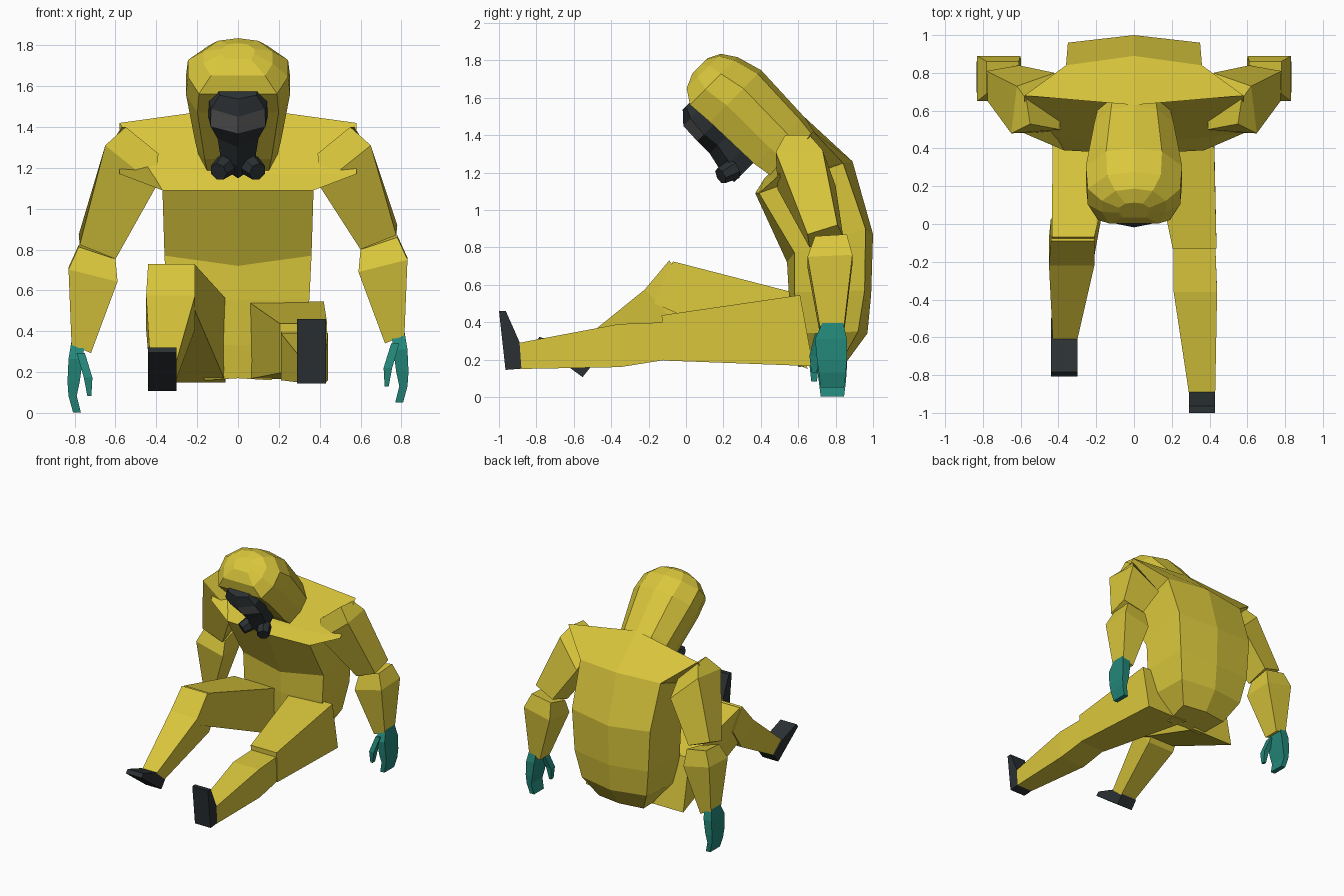
import bpy, bmesh, math
from mathutils import Vector, Matrix

if "Cube" in bpy.data.objects:
    bpy.data.objects.remove(bpy.data.objects["Cube"])


def mat(name, rgb):
    m = bpy.data.materials.new(name)
    m.diffuse_color = (*rgb, 1)
    m.use_nodes = True
    m.node_tree.nodes["Principled BSDF"].inputs["Base Color"].default_value = m.diffuse_color
    return m


YELLOW = mat("suit yellow", (0.70, 0.57, 0.045))
BLACK = mat("rubber black", (0.024, 0.030, 0.033))
TEAL = mat("glove teal", (0.017, 0.24, 0.19))
GREY = mat("visor grey", (0.19, 0.19, 0.19))


def finish(name, bm, *mats):
    bmesh.ops.recalc_face_normals(bm, faces=bm.faces)
    me = bpy.data.meshes.new(name)
    bm.to_mesh(me)
    bm.free()
    for m in mats:
        me.materials.append(m)
    ob = bpy.data.objects.new(name, me)
    bpy.context.collection.objects.link(ob)
    return ob


def loft(name, rings, *mats, band=None):
    """Skin closed rings of equal length; band=(ring, sides) gets material 1."""
    bm = bmesh.new()
    vs = [[bm.verts.new(p) for p in r] for r in rings]
    n = len(vs[0])
    for i, (a, b) in enumerate(zip(vs, vs[1:])):
        for j in range(n):
            k = (j + 1) % n
            f = bm.faces.new((a[j], a[k], b[k], b[j]))
            if band and i == band[0] and j in band[1]:
                f.material_index = 1
    bm.faces.new(vs[0])
    bm.faces.new(vs[-1])
    return finish(name, bm, *mats)


def mirror_ring(half):
    """Half ring runs from one x=0 point to the other on the +x side."""
    return half + [(-x, y, z) for x, y, z in half[-2:0:-1]]


# torso: rings of back centre, back side, front side, front centre
torso = [
    [(0, .86, .19), (.20, .83, .19), (.16, .60, .16), (0, .60, .17)],
    [(0, .97, .34), (.29, .92, .35), (.31, .60, .34), (0, .56, .33)],
    [(0, .99, .55), (.33, .955, .57), (.35, .58, .56), (0, .55, .55)],
    [(0, 1.0, .87), (.35, .96, .90), (.36, .58, .77), (0, .54, .72)],
    [(0, .89, 1.26), (.36, .84, 1.25), (.37, .39, 1.09), (0, .37, 1.09)],
    [(0, .63, 1.50), (.58, .68, 1.42), (.58, .48, 1.17), (0, .42, 1.17)],
]
loft("torso", [mirror_ring(r) for r in torso], YELLOW)


# head frame: a runs up the tilted head, b runs from face to back
def head(x, a, b):
    return (x, .7071 * (b - a), .7071 * (a + b))


section = [(0, 1), (.58, .86), (1, .3), (1, -.35), (.78, -1), (0, -1)]
hood = []
for a, w, b0, b1 in [(.50, .19, 1.16, 1.49), (.62, .21, 1.14, 1.506),
                     (.95, .255, 1.13, 1.52), (1.09, .245, 1.12, 1.48),
                     (1.165, .17, 1.17, 1.43), (1.20, .08, 1.25, 1.36)]:
    mid, h = (b0 + b1) / 2, (b1 - b0) / 2
    hood.append(mirror_ring([head(w * u, a, mid + h * v) for u, v in section]))
loft("hood", hood, YELLOW)

# mask: rows of (height, half width, centre depth, edge depth)
mask = []
for a, w, bc, bs in [(1.10, .09, 1.075, 1.10), (1.035, .132, 1.015, 1.07),
                     (.925, .135, 1.01, 1.06), (.83, .10, 1.01, 1.07),
                     (.72, .085, .985, 1.05), (.63, .06, .995, 1.05)]:
    mask.append(mirror_ring([head(0, a, 1.17), head(w * 1.1, a, 1.15),
                             head(w, a, bs), head(0, a, bc)]))
loft("mask", mask, BLACK, GREY, band=(1, (2, 3)))

# mask filters
for s, side in ((1, "left"), (-1, "right")):
    axis = Vector((s * .45, -.75, -.4)).normalized()
    bm = bmesh.new()
    m = Matrix.Translation((s * .075, .22, 1.20)) @ axis.to_track_quat('Z', 'Y').to_matrix().to_4x4()
    bmesh.ops.create_cone(bm, cap_ends=True, segments=7, radius1=.058,
                          radius2=.046, depth=.09, matrix=m)
    finish(side + "_filter", bm, BLACK)


# arms and gloves, the right one hangs slightly lower
def box_ring(x0, x1, y0, y1, z):
    return [(x0, y0, z), (x1, y0, z), (x1, y1, z), (x0, y1, z)]


shoulder = [
    [(.39, .50, 1.27), (.55, .53, 1.40), (.57, .66, 1.40), (.40, .64, 1.28)],
    [(.40, .49, 1.11), (.65, .48, 1.31), (.62, .73, 1.32), (.42, .80, 1.13)],
]
elbow = [(.60, .66, .80), (.775, .65, .87), (.78, .81, .92), (.61, .84, .86)]
forearm = [
    [(.60, .69, .80), (.78, .69, .86), (.78, .86, .87), (.61, .86, .84)],
    [(.59, .65, .69), (.83, .65, .75), (.83, .89, .76), (.60, .89, .71)],
    [(.72, .715, .34), (.815, .715, .38), (.815, .845, .38), (.72, .845, .34)],
]
palm = [box_ring(*r) for r in [
    (.75, .815, .73, .84, .40), (.76, .83, .69, .86, .31),
    (.775, .835, .70, .86, .20), (.79, .83, .71, .855, .13),
    (.77, .808, .72, .845, .05)]]
thumb = [box_ring(*r) for r in [
    (.75, .79, .69, .75, .34), (.713, .755, .66, .71, .22),
    (.718, .738, .67, .70, .13)]]

for s, dz, side in ((1, 0, "left"), (-1, -.047, "right")):
    def place(rings):
        return [[(s * x, y, z + dz) for x, y, z in r] for r in rings]
    top = [[(s * x, y, z) for x, y, z in r] for r in shoulder]
    loft(side + "_upper_arm", top + place([elbow]), YELLOW)
    loft(side + "_forearm", place(forearm), YELLOW)
    loft(side + "_glove", place(palm), TEAL)
    loft(side + "_thumb", place(thumb), TEAL)


# legs: each ring is inner x, outer x, top (y, z), bottom (y, z)
def leg_part(name, rows):
    loft(name, [[(x0, *t), (x1, *t), (x1, *b), (x0, *b)] for x0, x1, t, b in rows], YELLOW)


leg_part("left_thigh", [(.05, .42, (.61, .545), (.68, .165)),
                        (.205, .437, (-.13, .437), (-.12, .195))])
leg_part("left_shin", [(.21, .43, (-.10, .40), (-.10, .20)),
                       (.21, .44, (-.36, .39), (-.35, .16)),
                       (.29, .43, (-.89, .29), (-.88, .15))])
leg_part("right_thigh", [(-.06, -.43, (.57, .56), (.65, .15)),
                         (-.21, -.435, (-.07, .725), (-.17, .50))])
leg_part("right_shin", [(-.21, -.44, (-.09, .73), (.03, .57)),
                        (-.21, -.45, (-.22, .575), (-.07, .41)),
                        (-.30, -.43, (-.612, .258), (-.51, .17))])

# boots: one side profile (along sole, above sole), turned to each foot angle
profile = [(0, 0), (.317, 0), (.313, .036), (.136, .092), (-.003, .087)]
for side, x0, x1, (hy, hz), ang in (("left", .29, .43, (-.965, .145), 96.3),
                                    ("right", -.44, -.30, (-.553, .106), 143.5)):
    c, sn = math.cos(math.radians(ang)), math.sin(math.radians(ang))
    pts = [(hy + u * c + v * sn, hz + u * sn - v * c) for u, v in profile]
    loft(side + "_boot", [[(x, *p) for p in pts] for x in (x0, x1)], BLACK)
